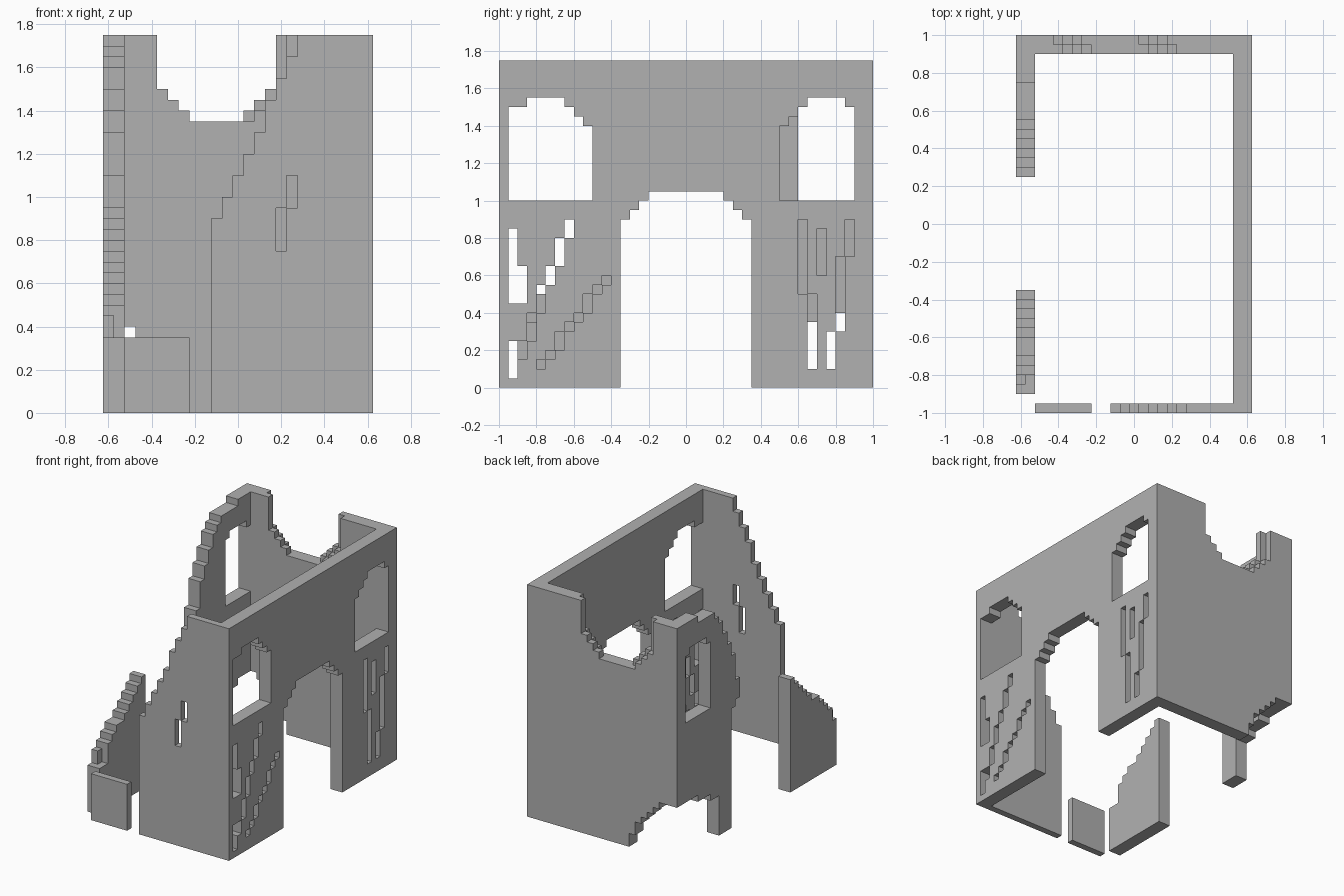
import bpy
import bmesh
from mathutils import Vector

UNIT = 0.05                                # every block edge sits on this grid
ORIGIN = Vector((-0.625, -1.0, 0.0))
TOP = 35                                   # full wall height in blocks

if "Cube" in bpy.data.objects:
    bpy.data.objects.remove(bpy.data.objects["Cube"], do_unlink=True)

stone = bpy.data.materials.new("grey_stone")
stone.use_nodes = True
stone.diffuse_color = (0.44, 0.44, 0.44, 1)
stone.node_tree.nodes["Principled BSDF"].inputs["Base Color"].default_value = stone.diffuse_color


def wall(name, along, start, near, far, tops, bottoms=None, holes=()):
    """Stepped wall along x or y: one top and bottom per block column, holes are (column, low, high)."""
    bm = bmesh.new()
    corners = {}

    def corner(u, z):
        if (u, z) not in corners:
            place = (u, near, z) if along == "x" else (near, u, z)
            corners[u, z] = bm.verts.new(ORIGIN + Vector(place) * UNIT)
        return corners[u, z]

    bottoms = bottoms or [0] * len(tops)
    for u, (low, high) in enumerate(zip(bottoms, tops), start):
        for z in range(low, high):
            if any(c == u and a <= z < b for c, a, b in holes):
                continue
            bm.faces.new([corner(u, z), corner(u + 1, z), corner(u + 1, z + 1), corner(u, z + 1)])

    # give the sheet its thickness
    grown = bmesh.ops.extrude_face_region(bm, geom=bm.faces[:], use_keep_orig=True)["geom"]
    thickness = (far - near) * UNIT
    shift = Vector((0, thickness, 0)) if along == "x" else Vector((thickness, 0, 0))
    bmesh.ops.translate(bm, vec=shift, verts=[g for g in grown if isinstance(g, bmesh.types.BMVert)])
    bmesh.ops.recalc_face_normals(bm, faces=bm.faces[:])
    mesh = bpy.data.meshes.new(name)
    bm.to_mesh(mesh)
    bm.free()
    mesh.materials.append(stone)
    obj = bpy.data.objects.new(name, mesh)
    bpy.context.collection.objects.link(obj)
    return obj


def window(first, heads, sill=20):
    return [(first + i, sill, head) for i, head in enumerate(heads)]


# Right-hand long wall: central arch, two arched windows, jagged cracks
arch_rise = [18, 19, 20]
arch = [0] * 13 + arch_rise + [21] * 8 + arch_rise[::-1] + [0] * 13
heads = [30, 30, 31, 31, 31, 31, 30, 29, 28]
cracks = [
    (1, 9, 17), (2, 9, 13),
    (1, 1, 5), (2, 3, 5), (3, 5, 8), (4, 8, 11), (5, 11, 13), (6, 13, 16), (7, 16, 18),
    (4, 2, 3), (5, 3, 4), (6, 4, 6), (7, 6, 7), (8, 7, 8), (9, 8, 10), (10, 10, 11), (11, 11, 12),
    (32, 10, 18), (33, 2, 10), (34, 12, 17), (35, 2, 6), (36, 6, 14), (37, 14, 18),
]
wall("arched_long_wall", "y", 0, 23, 25, [TOP] * 40, arch,
     window(1, heads) + window(30, heads[:0:-1]) + cracks)

# Front wall: broken diagonal edge with a slit
wall("front_wall", "x", 10, 0, 1, [18, 20, 22, 24, 26, 29, 31, 33] + [TOP] * 5,
     holes=[(16, 15, 19), (17, 19, 22)])
wall("front_fragment", "x", 2, 0, 1, [7] * 6)

# Back wall: two layers with offset bites in the top, broken lower corner
back_gap = [8, 8, 8, 7, 6, 5, 4, 2] + [0] * 15
bite = [30, 29, 28] + [27] * 6 + [28, 29, 30]
for name, near, shoulder in (("back_wall_inner", 38, 5), ("back_wall_outer", 39, 4)):
    tops = [TOP] * shoulder + bite + [TOP] * (11 - shoulder)
    wall(name, "x", 0, near, near + 1, tops, back_gap)

# Ruined long wall: low front remnant and tall rear remnant with a window
wall("ruined_wall_front", "y", 2, 0, 2, [7, 7, 10, 11, 12, 12, 13, 14, 15, 16, 17])
wall("ruined_wall_stub", "y", 3, 0, 1, [9], [7])
wall("ruined_wall_rear", "y", 25, 0, 2,
     [22, 26, 28, 30, 32, 33] + [34] * 4 + [TOP] * 3,
     [19, 18, 0, 0, 0, 6, 6, 7, 7, 7, 8, 8, 8],
     window(32, [30, 31, 31, 31, 31, 30]))
